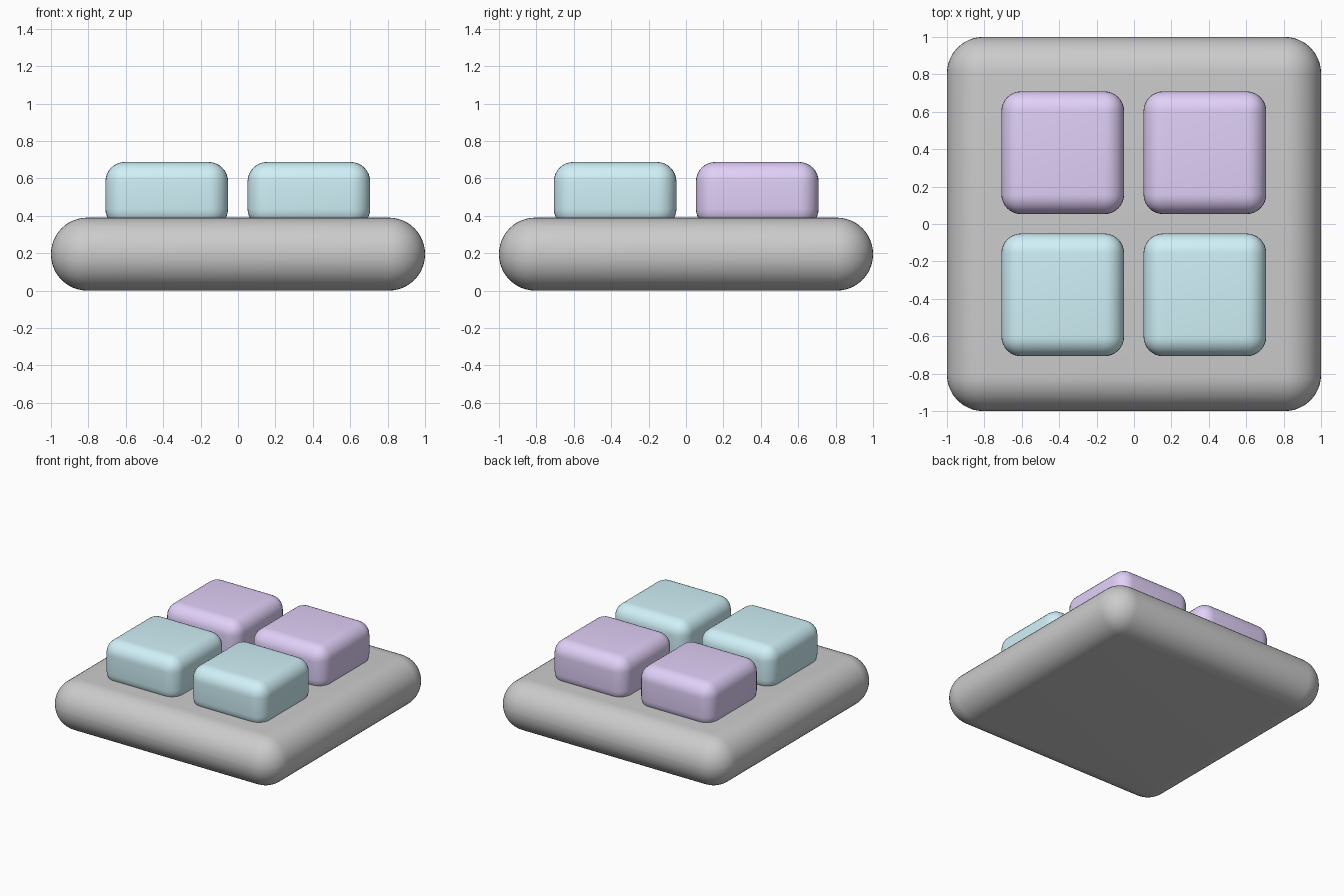
import bpy

if "Cube" in bpy.data.objects:
    bpy.data.objects.remove(bpy.data.objects["Cube"])


def material(name, color):
    mat = bpy.data.materials.new(name)
    mat.diffuse_color = (*color, 1)
    mat.use_nodes = True
    mat.node_tree.nodes["Principled BSDF"].inputs["Base Color"].default_value = mat.diffuse_color
    return mat


def rounded_box(name, size, center, radius, segments, mat=None):
    bpy.ops.mesh.primitive_cube_add(size=1, location=center)
    obj = bpy.context.object
    obj.name = name
    obj.scale = size
    bpy.ops.object.transform_apply(location=False, rotation=False, scale=True)
    bevel = obj.modifiers.new("round_edges", "BEVEL")
    bevel.width = radius
    bevel.segments = segments
    bevel.limit_method = "NONE"
    bpy.ops.object.modifier_apply(modifier=bevel.name)
    if mat:
        obj.data.materials.append(mat)
    bpy.ops.object.shade_smooth_by_angle()
    return obj


# Base plate with fully rounded rim
rounded_box("base_plate", (2, 2, 0.39), (0, 0, 0.195), 0.194, 12)

# Four keycaps, slightly sunk into the plate
purple = material("purple", (0.75, 0.63, 0.94))
cyan = material("cyan", (0.63, 0.88, 0.94))
for row, y, mat in (("back", 0.381, purple), ("front", -0.379, cyan)):
    for side, x in (("left", -0.381), ("right", 0.379)):
        rounded_box(f"keycap_{row}_{side}", (0.656, 0.656, 0.355),
                    (x, y, 0.51), 0.105, 8, mat)
